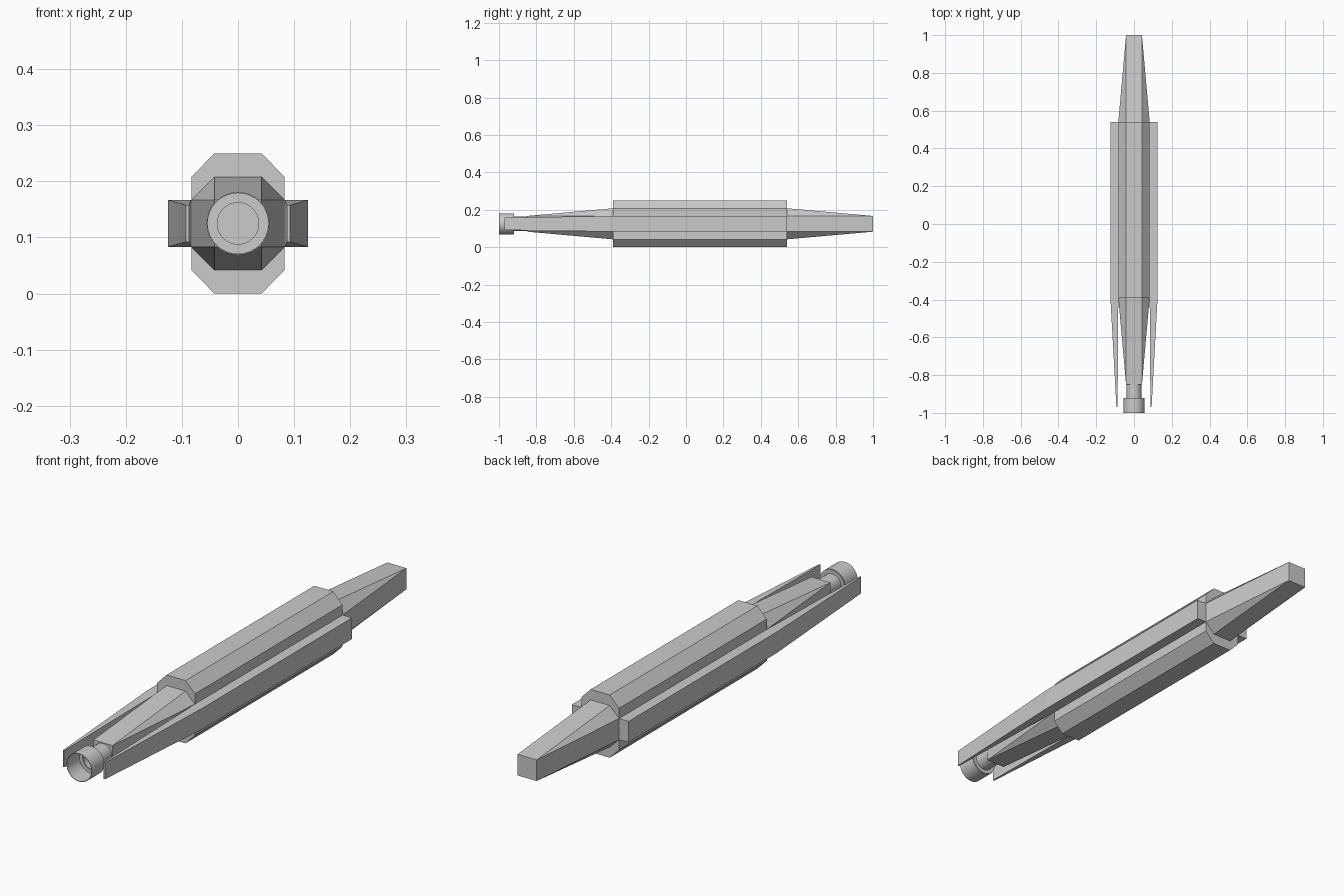
import bpy, bmesh, math

if "Cube" in bpy.data.objects:
    bpy.data.objects.remove(bpy.data.objects["Cube"])

ZC = 0.125   # height of the long axis


def build(name, sections, cap_start=True, cap_end=True):
    """Skin a list of cross-sections, each a list of (x, y, z) points."""
    bm = bmesh.new()
    rings = [[bm.verts.new(p) for p in s] for s in sections]
    n = len(rings[0])
    for a, b in zip(rings, rings[1:]):
        for i in range(n):
            j = (i + 1) % n
            bm.faces.new((a[i], a[j], b[j], b[i]))
    if cap_start:
        bm.faces.new(rings[0])
    if cap_end:
        bm.faces.new(rings[-1])
    bmesh.ops.remove_doubles(bm, verts=bm.verts, dist=1e-5)
    bmesh.ops.recalc_face_normals(bm, faces=bm.faces)
    mesh = bpy.data.meshes.new(name)
    bm.to_mesh(mesh)
    bm.free()
    obj = bpy.data.objects.new(name, mesh)
    bpy.context.collection.objects.link(obj)
    return obj


def octagon(y, hx, hz, cx, cz):
    """Chamfered rectangle: half sizes hx, hz with flats of half width cx, cz."""
    q = [(hx, -cz), (hx, cz), (cx, hz), (-cx, hz),
         (-hx, cz), (-hx, -cz), (-cx, -hz), (cx, -hz)]
    return [(x, y, ZC + z) for x, z in q]


def rect(y, x0, x1, hz):
    return [(x0, y, ZC - hz), (x1, y, ZC - hz), (x1, y, ZC + hz), (x0, y, ZC + hz)]


def circle(y, r, n=32):
    return [(r * math.cos(2 * math.pi * i / n), y, ZC + r * math.sin(2 * math.pi * i / n))
            for i in range(n)]


# Main hull
build("hull", [octagon(y, 0.083, 0.125, 0.042, 0.083) for y in (-0.39, 0.54)])

# Tapered ends: octagon narrowing to a square
for name, y0, y1 in (("front_taper", -0.39, -0.85), ("rear_taper", 0.54, 1.0)):
    build(name, [octagon(y0, 0.083, 0.083, 0.042, 0.042),
                 octagon(y1, 0.042, 0.042, 0.042, 0.042)])

# Side rails running forward into thin prongs
rail = build("side_rails", [rect(0.54, 0.083, 0.125, 0.042),
                            rect(-0.39, 0.083, 0.125, 0.042),
                            rect(-0.97, 0.087, 0.093, 0.033)])
rail.modifiers.new("mirror", 'MIRROR').use_axis[0] = True

# Open muzzle cup on a short neck
muzzle = build("muzzle", [circle(-0.85, 0.039), circle(-0.922, 0.039),
                          circle(-0.922, 0.056), circle(-1.0, 0.056),
                          circle(-1.0, 0.054), circle(-0.920, 0.054),
                          circle(-0.920, 0.037), circle(-0.852, 0.037)])
bpy.context.view_layer.objects.active = muzzle
muzzle.select_set(True)
bpy.ops.object.shade_smooth_by_angle(angle=math.radians(30))
